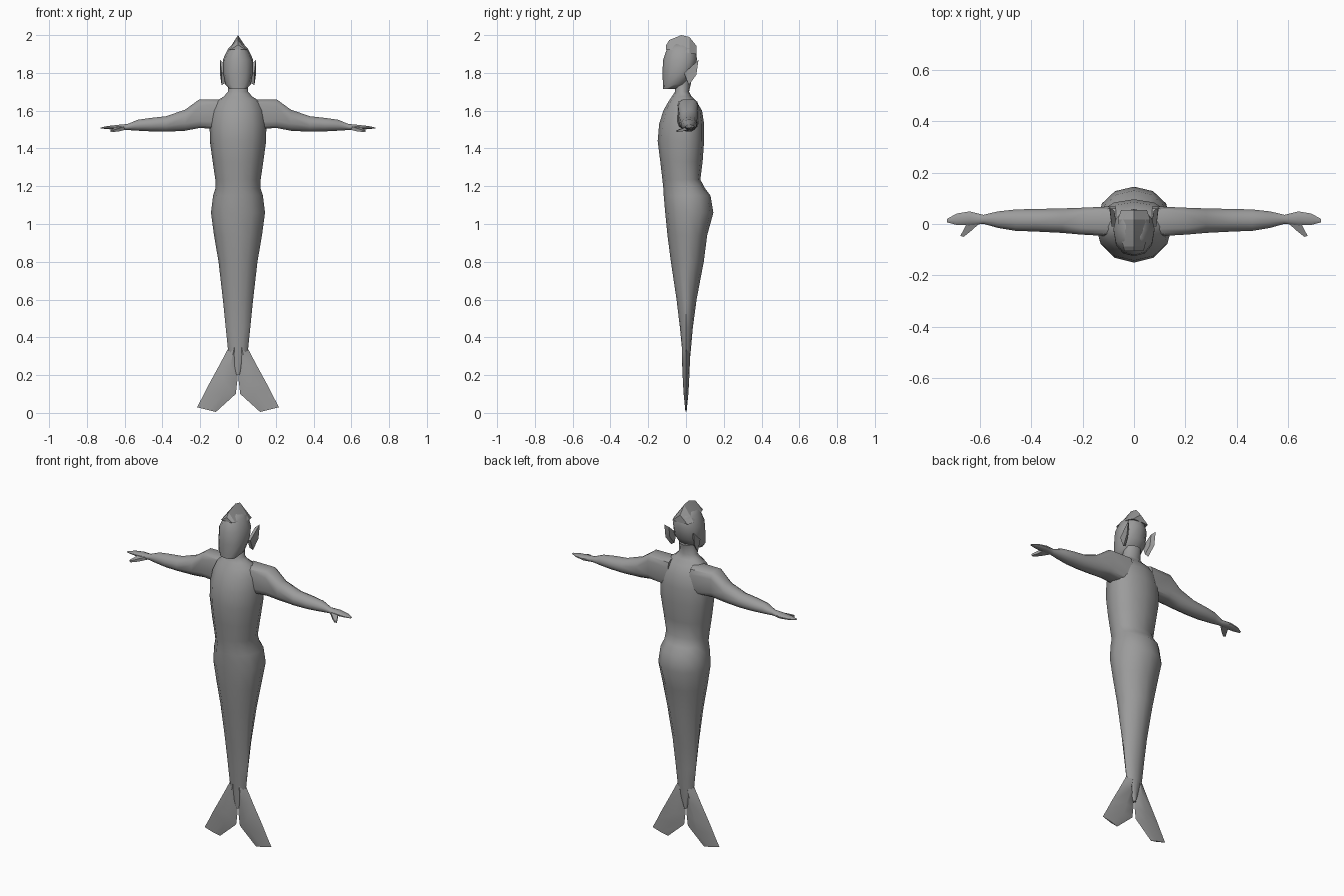
import bpy, bmesh, math
from mathutils import Vector

cube = bpy.data.objects.get("Cube")
if cube:
    bpy.data.objects.remove(cube)

grey = bpy.data.materials.new("plain_grey")
grey.use_nodes = True
GREY = (0.33, 0.33, 0.33, 1)
grey.diffuse_color = GREY
grey.node_tree.nodes["Principled BSDF"].inputs["Base Color"].default_value = GREY


def loft(name, rings, angle=40, side=1):
    """Skin a list of equal-length point rings and cap both ends."""
    bm = bmesh.new()
    rows = [[bm.verts.new((x * side, y, z)) for x, y, z in r] for r in rings]
    n = len(rows[0])
    for a, b in zip(rows, rows[1:]):
        for i in range(n):
            j = (i + 1) % n
            bm.faces.new((a[i], a[j], b[j], b[i]))
    bm.faces.new(rows[0])
    bm.faces.new(rows[-1])
    bmesh.ops.remove_doubles(bm, verts=bm.verts, dist=0.0005)
    bmesh.ops.recalc_face_normals(bm, faces=bm.faces)
    me = bpy.data.meshes.new(name)
    bm.to_mesh(me)
    bm.free()
    me.materials.append(grey)
    ob = bpy.data.objects.new(name, me)
    bpy.context.collection.objects.link(ob)
    bpy.ops.object.select_all(action='DESELECT')
    ob.select_set(True)
    bpy.context.view_layer.objects.active = ob
    bpy.ops.object.shade_smooth_by_angle(angle=math.radians(angle))
    return ob


def power(v, p):
    return math.copysign(abs(v) ** (2 / p), v)


def flat_ring(z, w, front, back, mid, p=2.0, n=12):
    """Horizontal section: half width w, widest at y = mid."""
    pts = []
    for i in range(n):
        a = 2 * math.pi * i / n
        s = power(math.sin(a), p)
        y = mid + s * ((back - mid) if s > 0 else (mid - front))
        pts.append((w * power(math.cos(a), p), y, z))
    return pts


def arm_ring(x, y0, y1, z0, z1, p=2.0, n=12):
    """Section across the arm at a given x."""
    pts = []
    for i in range(n):
        a = 2 * math.pi * (i + 0.5) / n
        pts.append((x, (y0 + y1) / 2 + (y1 - y0) / 2 * power(math.cos(a), p),
                    (z0 + z1) / 2 + (z1 - z0) / 2 * power(math.sin(a), p)))
    return pts


# Neck, torso and tail: z, half width, front y, back y, widest y, roundness
body = [
    (1.76, .05, -.06, .03, -.02, 2), (1.70, .054, -.058, .016, -.02, 2),
    (1.675, .075, -.075, .03, -.015, 2), (1.65, .115, -.092, .055, -.01, 2),
    (1.60, .14, -.12, .085, 0, 2), (1.53, .15, -.142, .096, 0, 2.1),
    (1.44, .149, -.15, .096, 0, 2.1), (1.33, .134, -.136, .088, -.01, 2.1),
    (1.235, .12, -.125, .076, -.01, 2.1), (1.19, .119, -.12, .10, 0, 2.1),
    (1.15, .132, -.118, .13, .01, 2.1), (1.06, .143, -.11, .145, .01, 2.1),
    (.94, .127, -.098, .112, .01, 2), (.80, .103, -.08, .094, .005, 1.9),
    (.60, .080, -.05, .056, 0, 1.8), (.45, .065, -.032, .036, 0, 1.8),
    (.335, .053, -.021, .026, 0, 1.8), (.20, .008, -.01, .012, 0, 2),
]
loft("body_and_tail", [flat_ring(*s) for s in body], 45)

# Head
head = [
    (1.716, .045, -.121, -.05, -.09, 2.3), (1.74, .068, -.122, .0, -.06, 2.3),
    (1.80, .079, -.125, .042, -.03, 2.3), (1.87, .080, -.121, .058, -.02, 2.2),
    (1.93, .052, -.10, .052, -.02, 2.1), (1.955, .025, -.08, .03, -.02, 2),
]
loft("head", [flat_ring(*s) for s in head], 45)

# Crest: y, ridge z, base half width, base z
crest = [(-.105, 1.948, .037, 1.925), (-.088, 1.974, .042, 1.925),
         (-.025, 2.0, .056, 1.912), (.018, 1.99, .063, 1.905),
         (.055, 1.944, .05, 1.90)]
loft("head_crest", [[(-w, y, b), (0, y, r), (w, y, b)] for y, r, w, b in crest], 15)

# Arms: x, front y, back y, bottom z, top z, squareness
arm = [
    (.07, -.05, .07, 1.50, 1.66, 4), (.205, -.042, .064, 1.507, 1.661, 4),
    (.28, -.036, .062, 1.492, 1.607, 2.3), (.38, -.031, .06, 1.487, 1.572, 2),
    (.46, -.028, .058, 1.489, 1.563, 2), (.53, -.016, .05, 1.493, 1.553, 2),
    (.585, .0, .036, 1.497, 1.53, 2), (.64, -.006, .05, 1.498, 1.525, 2),
    (.69, -.004, .041, 1.502, 1.519, 2), (.727, .006, .02, 1.506, 1.511, 2),
]

# Tail fins: outer edge x, z, inner edge x, z, half thickness
fin = [(.05, .345, 0, .345, .02), (.10, .25, 0, .25, .02),
       (.16, .14, .004, .165, .016), (.185, .09, .012, .10, .012),
       (.217, .03, .117, .005, .004)]


def fin_ring(ox, oz, ix, iz, t):
    o, i = Vector((ox, 0, oz)), Vector((ix, 0, iz))
    m = o.lerp(i, .6)
    return [tuple(o), (m.x, -t, m.z), tuple(i), (m.x, t, m.z)]


def ear_ring(x, grow):
    """Pointed ear outline, shrunk towards its root."""
    pts = [(-.01, 1.80), (.066, 1.868), (.055, 1.79), (.015, 1.735)]
    return [(x + .008 * (y > .03), -.01 + (y + .01) * grow, 1.79 + (z - 1.79) * grow)
            for y, z in pts]


for side, label in ((1, "left"), (-1, "right")):
    loft(label + "_arm_and_hand", [arm_ring(*s) for s in arm], 40, side)
    # Thumb angled forward from the palm
    loft(label + "_thumb", [
        [(.59, .012, z) for z in (1.500, 1.520)] + [(.645, .012, z) for z in (1.520, 1.500)],
        [(.632, -.026, z) for z in (1.490, 1.506)] + [(.660, -.018, z) for z in (1.506, 1.490)],
        [(.662, -.05, z) for z in (1.487, 1.496)] + [(.675, -.046, z) for z in (1.496, 1.487)],
    ], 40, side)
    loft(label + "_ear", [ear_ring(.068, .8), ear_ring(.087, 1)], 25, side)
    loft(label + "_tail_fin", [fin_ring(*s) for s in fin], 40, side)
